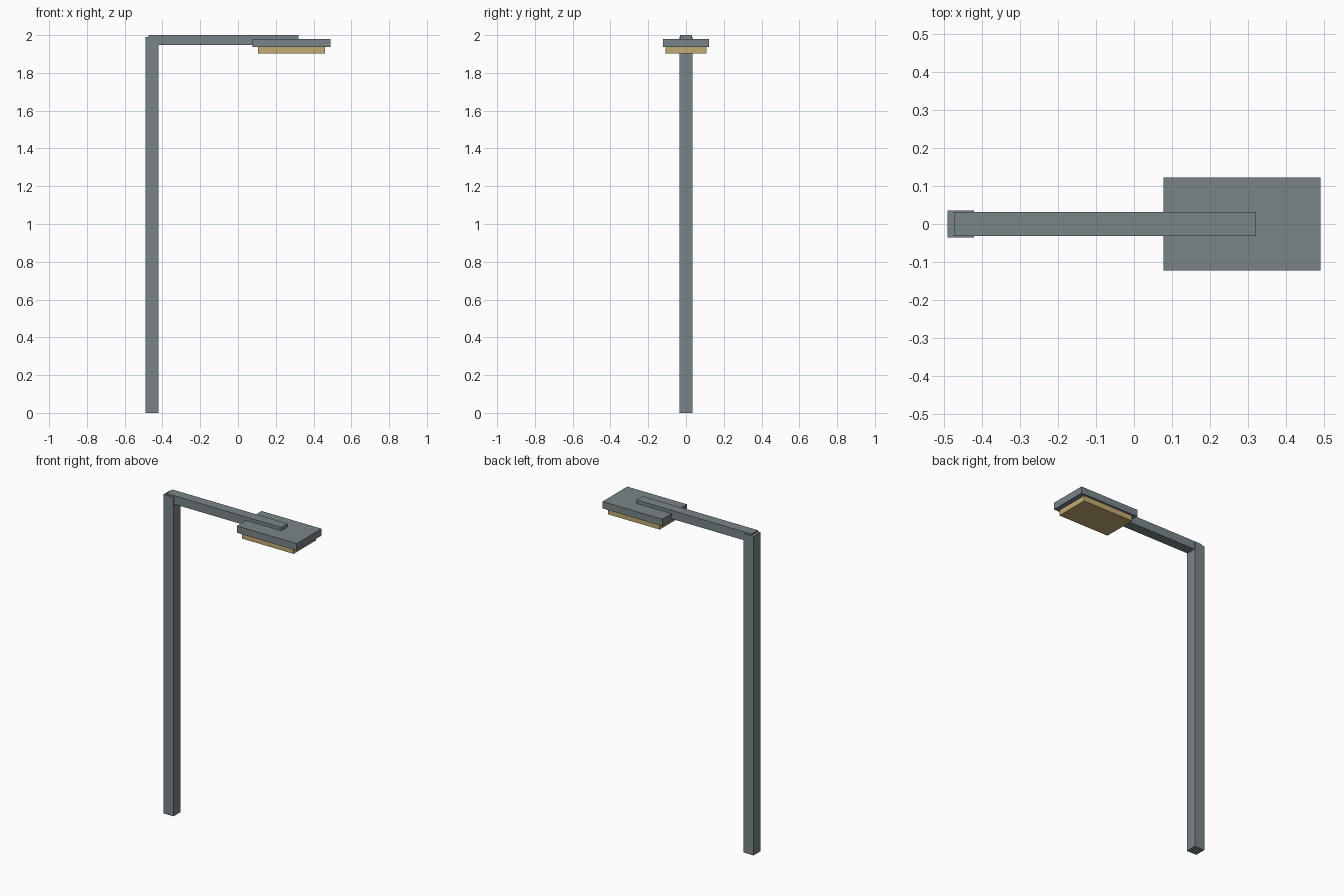
import bpy

if "Cube" in bpy.data.objects:
    bpy.data.objects.remove(bpy.data.objects["Cube"])


def material(name, rgb):
    m = bpy.data.materials.new(name)
    m.diffuse_color = (*rgb, 1.0)
    m.use_nodes = True
    m.node_tree.nodes["Principled BSDF"].inputs["Base Color"].default_value = m.diffuse_color
    return m


def box(name, x, y, z, mat):
    """Box spanning the given (min, max) ranges."""
    spans = (x, y, z)
    bpy.ops.mesh.primitive_cube_add(size=1, location=[(a + b) / 2 for a, b in spans])
    ob = bpy.context.object
    ob.name = name
    ob.scale = [b - a for a, b in spans]
    bpy.ops.object.transform_apply(location=False, rotation=False, scale=True)
    ob.data.materials.append(mat)
    return ob


grey = material("grey metal", (0.19, 0.235, 0.25))
glow = material("warm lamp", (0.54, 0.41, 0.17))

# Upright post and the arm that reaches out from its top
box("post", (-0.491, -0.421), (-0.035, 0.035), (0, 1.99), grey)
box("arm", (-0.474, 0.321), (-0.031, 0.031), (1.947, 2.0), grey)

# Lamp housing with the light panel underneath
box("lamp_housing", (0.078, 0.491), (-0.122, 0.122), (1.936, 1.979), grey)
box("light_panel", (0.105, 0.461), (-0.109, 0.109), (1.902, 1.937), glow)
